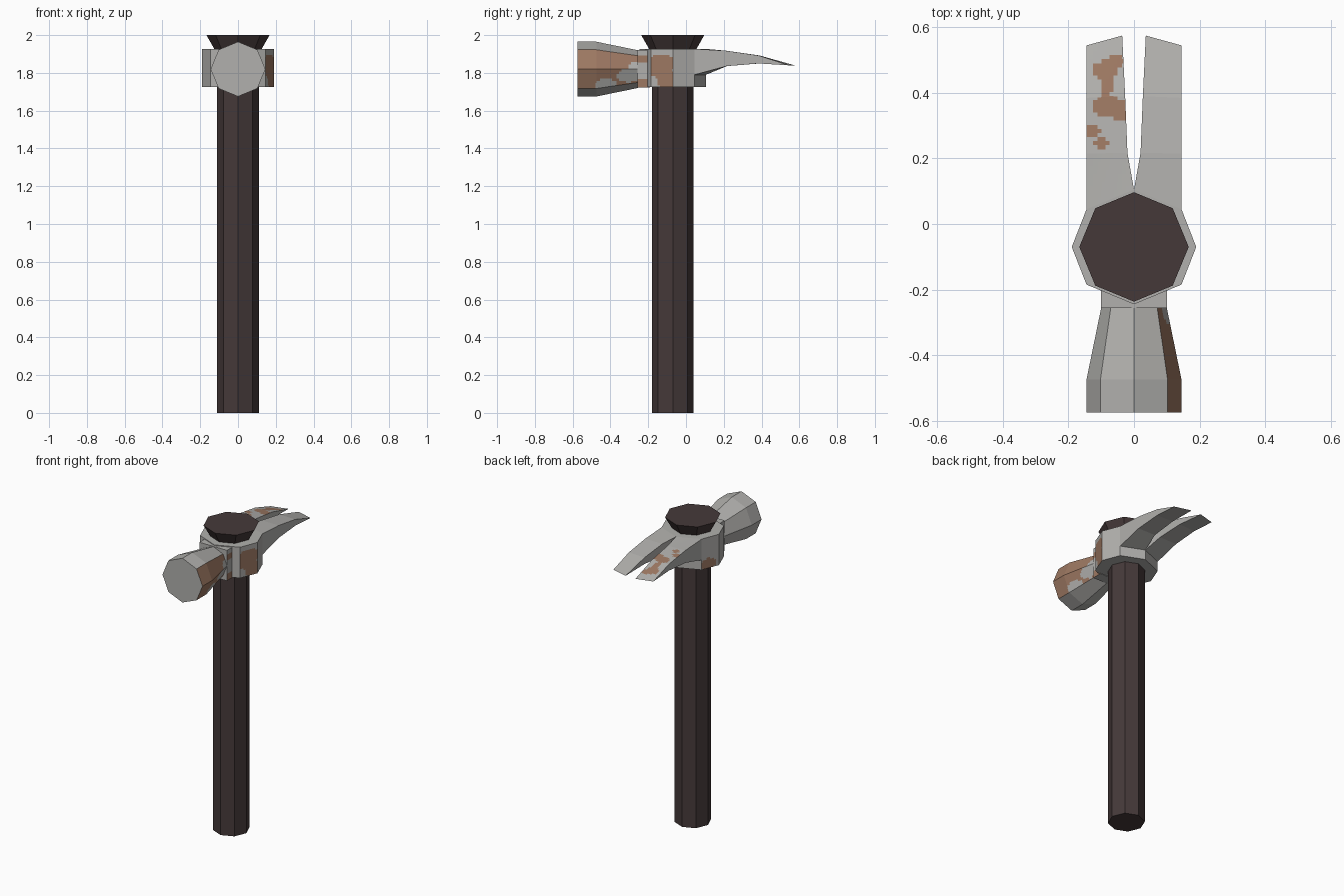
import bpy, bmesh, math
from mathutils import Vector

if "Cube" in bpy.data.objects:
    bpy.data.objects.remove(bpy.data.objects["Cube"])


def material(name, rgb):
    m = bpy.data.materials.new(name)
    lin = [((c / 255 + 0.055) / 1.055) ** 2.4 for c in rgb]
    m.diffuse_color = (*lin, 1)
    m.use_nodes = True
    m.node_tree.nodes["Principled BSDF"].inputs["Base Color"].default_value = m.diffuse_color
    return m


METAL = material("grey metal", (177, 176, 173))
RUST = material("brown rust", (157, 120, 98))
WOOD = material("dark wood", (69, 57, 57))
CY = -0.07   # handle axis in y
HZ = 1.82    # striking head axis in z


def octagon(r):
    return [(r * math.cos(i * math.pi / 4), r * math.sin(i * math.pi / 4)) for i in range(8)]


def loft(name, rings, mats, patch=None):
    """Skin matching rings with capped ends; patch = (face test, cut axes, rust test)."""
    bm = bmesh.new()
    vs = [[bm.verts.new(p) for p in ring] for ring in rings]
    n = len(vs[0])
    for a, b in zip(vs, vs[1:]):
        for i in range(n):
            j = (i + 1) % n
            bm.faces.new((a[i], a[j], b[j], b[i]))
    bm.faces.new(vs[0][::-1])
    bm.faces.new(vs[-1])
    bmesh.ops.remove_doubles(bm, verts=bm.verts[:], dist=1e-4)
    bmesh.ops.recalc_face_normals(bm, faces=bm.faces[:])
    if patch:
        test, axes, rusty = patch
        # cut the stained faces into small cells, then colour the cells
        for axis in axes:
            co = [v.co[axis] for v in bm.verts]
            step = 0.0125
            for k in range(1, int((max(co) - min(co)) / step) + 1):
                faces = [f for f in bm.faces if test(f)]
                geom = set(faces)
                for f in faces:
                    geom.update(f.edges)
                    geom.update(f.verts)
                p, d = Vector(), Vector()
                p[axis] = min(co) + (k - 0.37) * step
                d[axis] = 1
                bmesh.ops.bisect_plane(bm, geom=list(geom), plane_co=p, plane_no=d, dist=1e-5)
        for f in bm.faces:
            if test(f) and rusty(f.calc_center_median()):
                f.material_index = 1
    me = bpy.data.meshes.new(name)
    bm.to_mesh(me)
    bm.free()
    for m in mats:
        me.materials.append(m)
    ob = bpy.data.objects.new(name, me)
    bpy.context.collection.objects.link(ob)
    return ob


def inside(u, v, blobs):
    return any(((u - a) / ra) ** 2 + ((v - b) / rb) ** 2 < 1 for a, b, ra, rb in blobs)


# handle, flared at the top
loft("handle", [[(x, y + CY, z) for x, y in octagon(r)]
                for z, r in ((0, 0.11), (1.9, 0.11), (2.0, 0.167))], [WOOD])

# collar round the handle
side = [(0.19, 0), (0.145, 0.115), (0, 0.175), (-0.145, 0.115),
        (-0.19, 0), (-0.145, -0.115), (0, -0.175), (0.145, -0.115)]


def collar_rust(c):
    if c.x > 0:
        return c.y < CY and inside(c.y, c.z, [(-0.125, 1.85, 0.07, 0.05), (-0.105, 1.77, 0.045, 0.06),
                                              (-0.14, 1.83, 0.06, 0.06)])
    return c.y > CY and inside(c.y, c.z, [(0.0, 1.755, 0.05, 0.035)])


loft("collar", [[(x, y + CY, z) for x, y in side] for z in (1.725, 1.927)], [METAL, RUST],
     (lambda f: abs(f.normal.x) > 0.8, (1, 2), collar_rust))

# neck between collar and striking head
loft("neck", [[(x, y, z) for x, z in ((0.1, 1.722), (0.1, 1.922), (-0.1, 1.922), (-0.1, 1.722))]
              for y in (-0.257, -0.19)], [METAL, RUST],
     (lambda f: f.normal.x > 0.8, (2,), lambda c: c.z < 1.77 or 1.85 < c.z < 1.89))


# striking head, rusted on the right side apart from bare spots
def head_rust(c):
    return not inside(c.y, c.z, [(-0.425, 1.735, 0.06, 0.033), (-0.30, 1.785, 0.065, 0.035),
                                 (-0.27, 1.835, 0.035, 0.022), (-0.38, 1.715, 0.05, 0.025)])


loft("striking_head", [[(x, y, z + HZ) for x, z in octagon(r)]
                       for y, r in ((-0.575, 0.145), (-0.475, 0.145), (-0.255, 0.1))], [METAL, RUST],
     (lambda f: f.normal.x > 0.8, (1, 2), head_rust))

# two claw prongs: inner x, outer y, inner y, top z, bottom z
rows = [(0, 0.045, 0.105, 1.927, 1.79), (0.02, 0.215, 0.217, 1.917, 1.836),
        (0.027, 0.385, 0.39, 1.892, 1.85), (0.036, 0.545, 0.575, 1.84, 1.84)]
claw_spots = [(-0.085, 0.47, 0.04, 0.03), (-0.055, 0.495, 0.025, 0.018), (-0.085, 0.42, 0.02, 0.04),
              (-0.08, 0.36, 0.045, 0.033), (-0.045, 0.345, 0.022, 0.035),
              (-0.125, 0.285, 0.025, 0.018), (-0.1, 0.25, 0.02, 0.02)]
for name, s in (("left_claw", -1), ("right_claw", 1)):
    rings = [[(s * 0.145, yo, t), (s * xi, yi, t), (s * xi, yi, b), (s * 0.145, yo, b)]
             for xi, yo, yi, t, b in rows]
    patch = (lambda f: f.normal.z > 0.7, (0, 1), lambda c: inside(c.x, c.y, claw_spots))
    loft(name, rings, [METAL, RUST], patch if s < 0 else None)
